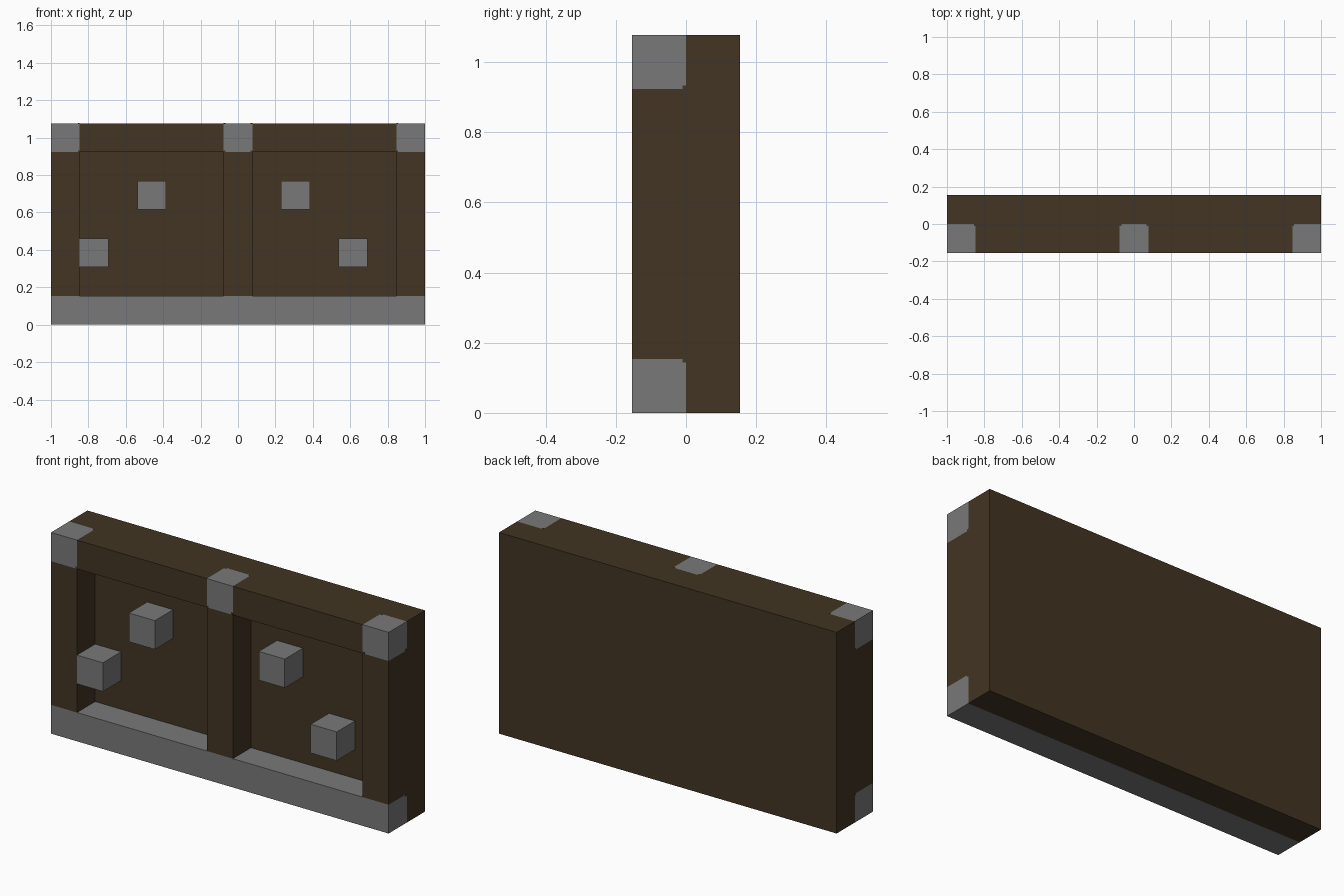
import bpy
import bmesh
from mathutils import Matrix, Vector

cube = bpy.data.objects.get("Cube")
if cube:
    bpy.data.objects.remove(cube, do_unlink=True)

U = 2 / 13        # one block; the panel is 13 wide, 2 deep and 7 high
T = U / 16        # small notch in the corners of the metal caps
SKIN = 0.0006     # half thickness of painted plates


def material(name, rgb):
    mat = bpy.data.materials.new(name)
    mat.use_nodes = True
    color = (*rgb, 1)
    mat.diffuse_color = color
    bsdf = mat.node_tree.nodes["Principled BSDF"]
    bsdf.inputs["Base Color"].default_value = color
    bsdf.inputs["Roughness"].default_value = 0.8
    return mat


WOOD = material("dark_wood", (0.054, 0.035, 0.016))
METAL = material("grey_metal", (0.19, 0.19, 0.19))


def build(name, mat, boxes):
    """One object from a list of (centre, size) boxes."""
    bm = bmesh.new()
    for centre, size in boxes:
        bmesh.ops.create_cube(
            bm, size=1,
            matrix=Matrix.Translation(centre) @ Matrix.Diagonal((*size, 1)))
    mesh = bpy.data.meshes.new(name)
    bm.to_mesh(mesh)
    bm.free()
    mesh.materials.append(mat)
    obj = bpy.data.objects.new(name, mesh)
    bpy.context.collection.objects.link(obj)


def blocks(x, z, wide=1, high=1, y=-1):
    """Box on the block grid; x counts from the right edge, z from the floor."""
    size = Vector((wide, 1, high)) * U
    return Vector((x - 6.5, y, z)) * U + size / 2, size


# Back board
build("back_board", WOOD, [blocks(0, 0, 13, 7, y=0)])

# Metal base rail and wooden frame
build("base_rail", METAL, [blocks(0, 0, 13)])
for name, x in (("right_post", 0), ("middle_post", 6), ("left_post", 12)):
    build(name, WOOD, [blocks(x, 1, 1, 5)])
for name, x in (("right_top_beam", 1), ("left_top_beam", 7)):
    build(name, WOOD, [blocks(x, 6, 5)])

# Metal caps along the top
for name, x in (("right_cap", 0), ("middle_cap", 6), ("left_cap", 12)):
    build(name, METAL, [blocks(x, 6)])

# Studs standing out from the two recessed panels
for name, x, z in (("right_low_stud", 1, 2), ("right_high_stud", 3, 4),
                   ("left_high_stud", 8, 4), ("left_low_stud", 10, 2)):
    build(name, METAL, [blocks(x, z)])

# Wooden notches that round the painted corners of the caps and rail
notches = []
for side in (-1, 1):
    for x in (U / 2 - T / 2, 5.5 * U + T / 2):
        notches.append(((side * x, -T / 2, 7 * U), (T, T, 2 * SKIN)))
        notches.append(((side * x, -U, 6 * U + T / 2), (T, 2 * SKIN, T)))
    for z in (6 * U + T / 2, U - T / 2):
        notches.append(((side, -T / 2, z), (2 * SKIN, T, T)))
build("cap_corner_notches", WOOD, notches)
